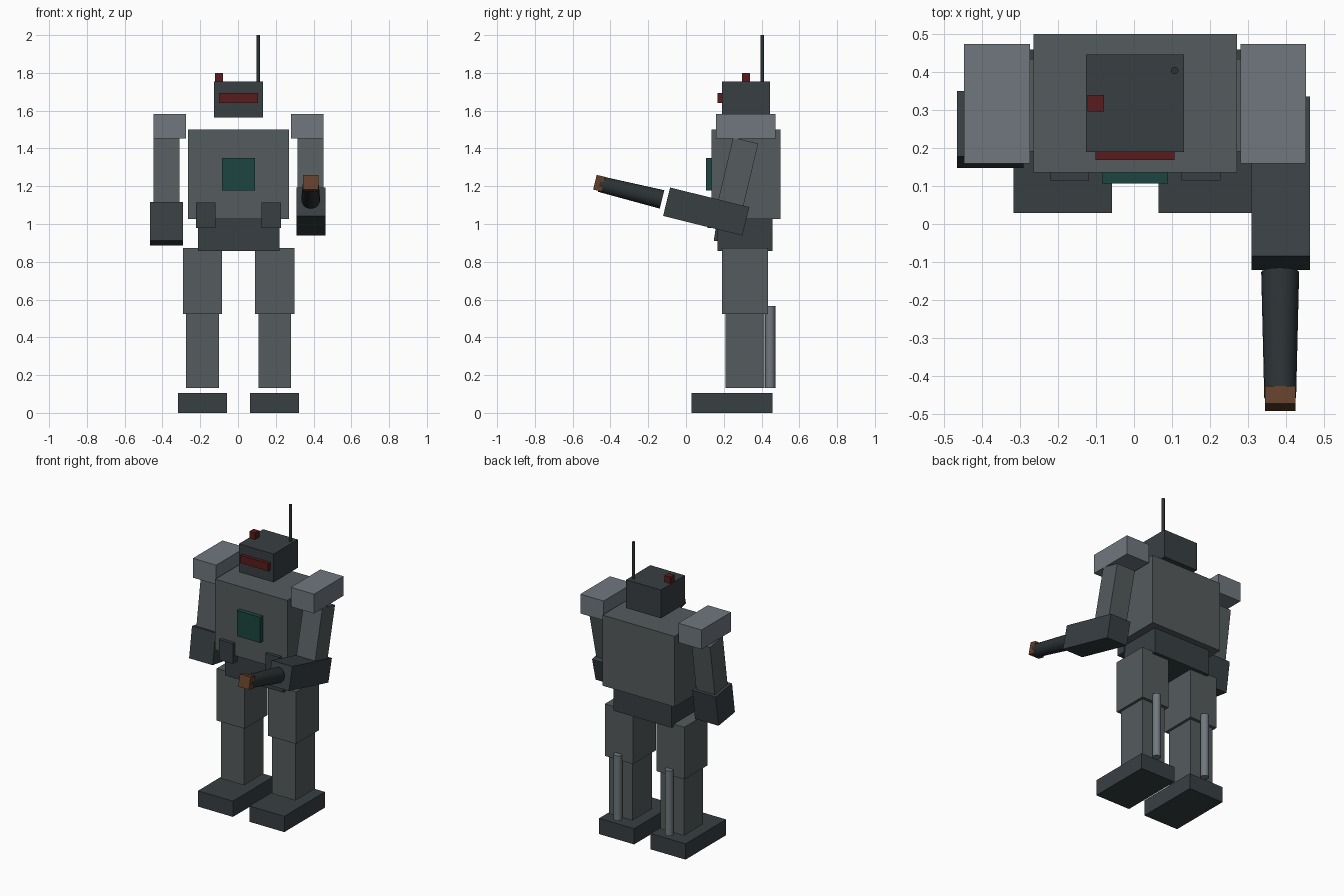
import bpy
from math import radians, sin, cos

if "Cube" in bpy.data.objects:
    bpy.data.objects.remove(bpy.data.objects["Cube"])

CX = 0.003  # symmetry plane of the body


def material(name, rgb):
    m = bpy.data.materials.new(name)
    m.diffuse_color = (*rgb, 1)
    m.use_nodes = True
    m.node_tree.nodes["Principled BSDF"].inputs["Base Color"].default_value = m.diffuse_color
    return m


BODY = material("dark_plating", (0.09, 0.105, 0.11))
DARK = material("darker_plating", (0.04, 0.05, 0.055))
STEEL = material("steel", (0.16, 0.185, 0.21))
BLACK = material("gunmetal", (0.025, 0.032, 0.035))
RED = material("red_glass", (0.10, 0.012, 0.012))
GREEN = material("green_panel", (0.012, 0.06, 0.05))
BRONZE = material("bronze", (0.12, 0.05, 0.022))


def box(name, centre, size, mat, tilt=0.0):
    """Box given by centre and size, tilted in degrees about x."""
    bpy.ops.mesh.primitive_cube_add(size=1, location=centre,
                                    rotation=(radians(tilt), 0, 0))
    ob = bpy.context.object
    ob.name = name
    ob.scale = size
    bpy.ops.object.transform_apply(location=False, rotation=False, scale=True)
    ob.data.materials.append(mat)
    return ob


def rod(name, centre, r1, r2, length, mat, tilt=0.0, sides=16):
    bpy.ops.mesh.primitive_cone_add(vertices=sides, radius1=r1, radius2=r2,
                                    depth=length, location=centre,
                                    rotation=(radians(tilt), 0, 0))
    ob = bpy.context.object
    ob.name = name
    ob.data.materials.append(mat)
    bpy.ops.object.shade_smooth_by_angle(angle=radians(35))
    return ob


def along(start, tilt, dist):
    """Point reached going down a limb that leans forward by tilt degrees."""
    x, y, z = start
    return (x, y - dist * sin(radians(tilt)), z - dist * cos(radians(tilt)))


# Head with visor, sensor and antenna
box("head", (CX, 0.318, 1.66), (0.258, 0.256, 0.19), DARK)
box("visor", (CX, 0.185, 1.667), (0.208, 0.034, 0.052), RED)
box("head_sensor", (-0.101, 0.318, 1.776), (0.043, 0.043, 0.046), RED)
rod("antenna", (0.107, 0.404, 1.87), 0.01, 0.01, 0.26, BLACK, sides=12)

# Trunk
box("torso", (CX, 0.318, 1.264), (0.536, 0.364, 0.474), BODY)
box("chest_panel", (CX, 0.128, 1.264), (0.174, 0.042, 0.172), GREEN)
box("pelvis", (CX, 0.312, 0.947), (0.432, 0.292, 0.18), DARK)

# Paired parts
for side, s in (("left", -1), ("right", 1)):
    leg_x = CX + s * 0.191
    box(side + "_pouch", (CX + s * 0.173, 0.145, 1.047), (0.103, 0.062, 0.136), DARK)
    box(side + "_thigh", (leg_x, 0.313, 0.698), (0.208, 0.244, 0.35), BODY)
    box(side + "_shin", (leg_x, 0.312, 0.332), (0.173, 0.206, 0.4), BODY)
    rod(side + "_calf_piston", (leg_x, 0.446, 0.349), 0.027, 0.027, 0.436, STEEL, sides=12)
    box(side + "_foot", (leg_x, 0.244, 0.053), (0.26, 0.43, 0.106), DARK)
    box(side + "_shoulder_pad", (CX + s * 0.364, 0.317, 1.518), (0.173, 0.314, 0.13), STEEL)
    # The left arm hangs, the right one reaches further forward
    lean = 13.4 if s > 0 else 8.5
    shoulder = (CX + s * 0.381, 0.316, 1.442)
    box(side + "_upper_arm", along(shoulder, lean, 0.175), (0.139, 0.137, 0.35), BODY, -lean)

# Forearms
box("left_forearm", (-0.379, 0.249, 1.001), (0.175, 0.175, 0.207), DARK, -8.5)
box("right_forearm", (0.386, 0.107, 1.066), (0.154, 0.432, 0.155), DARK, -13.9)

# Gun: tapered barrel with square muzzle, in line with the right forearm
rod("gun_barrel", (0.385, -0.292, 1.171), 0.05, 0.042, 0.34, BLACK, 76.1, sides=20)
box("gun_muzzle", (0.385, -0.459, 1.2155), (0.08, 0.048, 0.08), BRONZE, -13.9)
